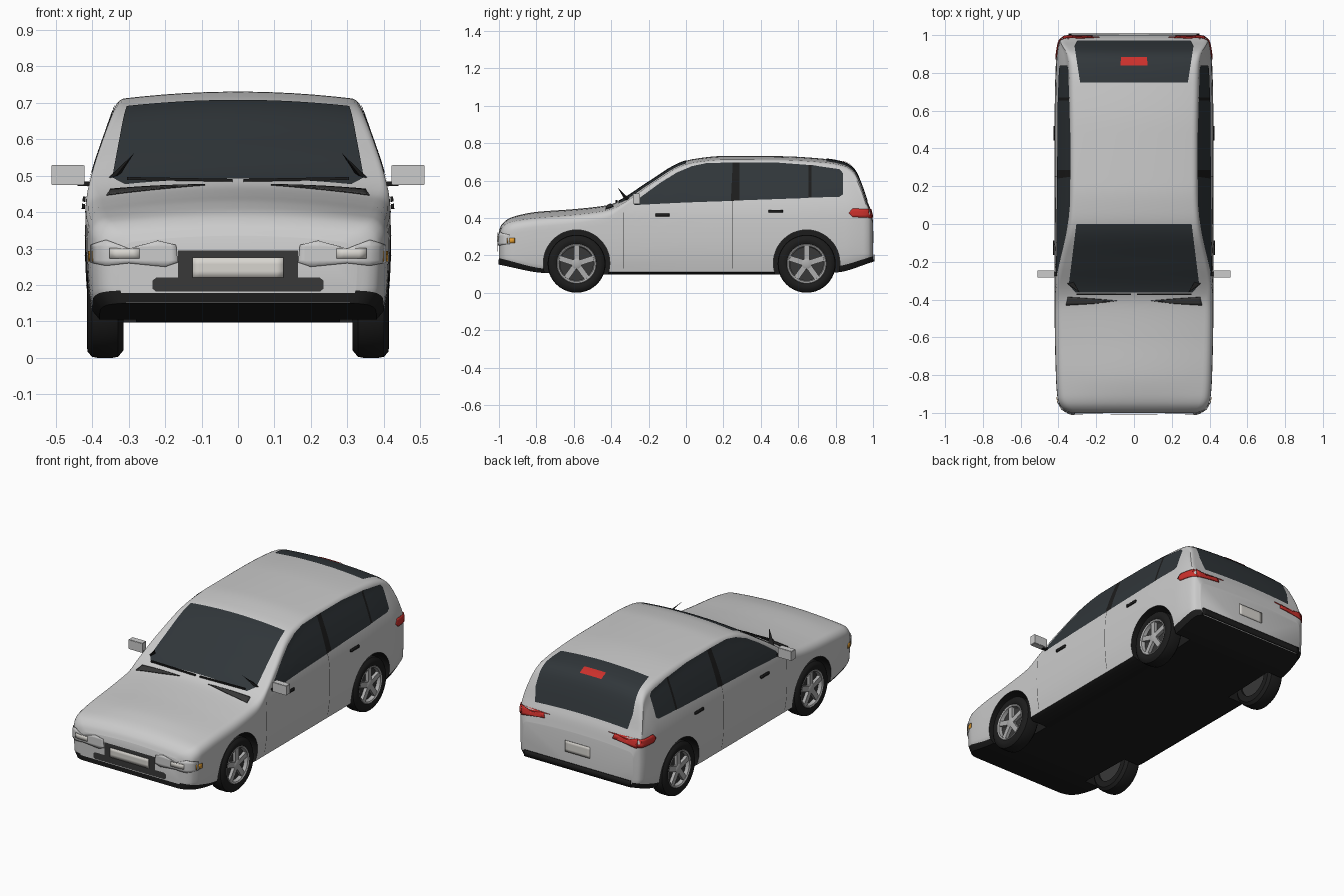
import bpy, bmesh, math
from math import pi, sin, cos, radians
from mathutils import Vector, Matrix
from mathutils.bvhtree import BVHTree

if "Cube" in bpy.data.objects:
    bpy.data.objects.remove(bpy.data.objects["Cube"])


def material(name, rgb):
    m = bpy.data.materials.new(name)
    m.diffuse_color = (*rgb, 1)
    m.use_nodes = True
    m.node_tree.nodes["Principled BSDF"].inputs["Base Color"].default_value = m.diffuse_color
    return m


PAINT = material("paint", (.6, .6, .6))
BLACK = material("black_trim", (.012, .012, .012))
GLASS = material("glass", (.03, .037, .042))
DARK = material("dark_grey", (.04, .04, .04))
LAMP = material("lamp_clear", (.8, .8, .8))
PLATE = material("plate", (.68, .66, .62))
RED = material("red", (.6, .03, .025))
AMBER = material("amber", (.8, .35, .03))
ALLOY = material("alloy", (.42, .42, .42))


def add_object(name, bm, mat=None, mirror=False, angle=35):
    me = bpy.data.meshes.new(name)
    bm.to_mesh(me)
    bm.free()
    ob = bpy.data.objects.new(name, me)
    bpy.context.collection.objects.link(ob)
    if mat:
        me.materials.append(mat)
    if mirror:
        ob.modifiers.new("mirror", 'MIRROR').use_mirror_merge = False
    smooth(ob, angle)
    return ob


def smooth(ob, angle=35):
    bpy.ops.object.select_all(action='DESELECT')
    bpy.context.view_layer.objects.active = ob
    ob.select_set(True)
    bpy.ops.object.shade_smooth_by_angle(angle=radians(angle))


def curve(*pts):
    """Monotone cubic through (t, value) points."""
    n = len(pts)
    d = [(pts[i+1][1] - pts[i][1]) / (pts[i+1][0] - pts[i][0]) for i in range(n-1)]
    m = [d[0]] + [0 if a*b <= 0 else 2*a*b/(a+b) for a, b in zip(d, d[1:])] + [d[-1]]

    def f(t):
        t = min(max(t, pts[0][0]), pts[-1][0])
        i = max(k for k in range(n-1) if pts[k][0] <= t)
        h = pts[i+1][0] - pts[i][0]
        s = (t - pts[i][0]) / h
        return ((2*s**3-3*s*s+1)*pts[i][1] + (s**3-2*s*s+s)*h*m[i]
                + (3*s*s-2*s**3)*pts[i+1][1] + (s**3-s*s)*h*m[i+1])
    return f


# Body: lofted cross-sections driven by a few profile curves
top = curve((-1, .335), (-.985, .365), (-.95, .395), (-.9, .413), (-.8, .432), (-.6, .447),
            (-.42, .468), (-.37, .485), (-.2, .592), (-.03, .695), (.04, .715), (.2, .731),
            (.5, .73), (.75, .715), (.85, .695), (.9, .66), (.94, .575), (.965, .5), (.985, .45), (1, .385))
floor = curve((-1, .15), (-.75, .105), (-.4, .097), (.4, .097), (.8, .108), (1, .165))
sill = curve((-1, .185), (-.75, .128), (-.4, .11), (.4, .11), (.8, .14), (1, .195))
width = curve((.1, .40), (.2, .416), (.3, .42), (.42, .418), (.49, .405), (.6, .37), (.7, .33), (.74, .31))
plan = curve((-1, .78), (-.99, .86), (-.97, .92), (-.92, .965), (-.8, .985), (-.5, 1),
             (.6, 1), (.85, .985), (.95, .955), (.98, .925), (1, .85))
round_r = curve((-1, .05), (-.8, .05), (-.45, .045), (-.3, .02), (0, .032), (.8, .035), (1, .03))
crown = curve((-1, .015), (-.8, .03), (-.4, .025), (0, .018), (.8, .018), (1, .015))


def section(y):
    zt, zb, zs, r, c, p = top(y), floor(y), sill(y), round_r(y), crown(y), plan(y)
    z1 = zt - c - r
    xs, x1 = width(zs)*p, width(z1)*p
    half = [(0, zb), (xs*.5, zb), (xs*.95, zb)]
    half += [(width(z)*p, z) for z in (zs + (z1-zs)*i/10 for i in range(11))]
    half += [(x1 - r + r*cos(a), z1 + r*sin(a)) for a in (pi/2*i/5 for i in range(1, 6))]
    half += [((x1-r)*(1-i/6), zt - c*(1-i/6)**2) for i in range(1, 7)]
    return half + [(-x, z) for x, z in reversed(half[1:-1])]


bm = bmesh.new()
rings = []
for i in range(101):
    y = -cos(pi*i/100)
    rings.append([bm.verts.new((x, y, z)) for x, z in section(y)])
n = len(rings[0])
for a, b in zip(rings, rings[1:]):
    for k in range(n):
        f = bm.faces.new((a[k], a[(k+1) % n], b[(k+1) % n], b[k]))
        f.material_index = int(k < 3 or k >= n-3)
bm.faces.new(rings[0])
bm.faces.new(rings[-1])
bmesh.ops.recalc_face_normals(bm, faces=bm.faces)
skin = BVHTree.FromBMesh(bm)
body = add_object("car_body", bm, PAINT)
body.data.materials.append(BLACK)

# Wheel arches cut from the body
AXLES = (-.585, .645)
bm = bmesh.new()
for y in AXLES:
    for s in (-1, 1):
        bmesh.ops.create_cone(bm, cap_ends=True, segments=48, radius1=.178, radius2=.178, depth=.24,
                              matrix=Matrix.Translation((s*.4, y, .158)) @ Matrix.Rotation(pi/2, 4, 'Y'))
for f in bm.faces:
    f.material_index = 1
cutter = add_object("arch_cutter", bm, PAINT)
cutter.data.materials.append(BLACK)
cutter.hide_render = True
mod = body.modifiers.new("arches", 'BOOLEAN')
mod.object, mod.operation, mod.solver = cutter, 'DIFFERENCE', 'EXACT'
bpy.context.view_layer.objects.active = body
bpy.ops.object.modifier_apply(modifier=mod.name)
bpy.data.objects.remove(cutter)
smooth(body)

# Panels: flat outlines projected onto the body skin
VIEWS = {'side': (lambda u, v: (2, u, v), Vector((-1, 0, 0))),
         'front': (lambda u, v: (u, -2, v), Vector((0, 1, 0))),
         'back': (lambda u, v: (u, 2, v), Vector((0, -1, 0))),
         'top': (lambda u, v: (u, v, 2), Vector((0, 0, -1)))}


def panel(name, view, outline, mat, mirror=False, lift=.003, thick=0, step=.02):
    place, d = VIEWS[view]
    bm = bmesh.new()
    bm.faces.new([bm.verts.new(place(u, v)) for u, v in outline])
    for ax in range(3):
        if abs(d[ax]) > .5:
            continue
        no = Vector([float(ax == k) for k in range(3)])
        lo, hi = min(v.co[ax] for v in bm.verts), max(v.co[ax] for v in bm.verts)
        cuts = int((hi-lo)/step) + 1
        for i in range(1, cuts):
            bmesh.ops.bisect_plane(bm, geom=bm.verts[:]+bm.edges[:]+bm.faces[:], dist=1e-5,
                                   plane_co=no*(lo+(hi-lo)*i/cuts), plane_no=no)
    for v in bm.verts:
        loc, nor, _, _ = skin.ray_cast(v.co, d)
        if loc is None:
            loc, nor, _, _ = skin.find_nearest(v.co - d*v.co.dot(d))
        v.co = loc + nor*lift
    bm.normal_update()
    bmesh.ops.reverse_faces(bm, faces=[f for f in bm.faces if f.normal.dot(d) > 0])
    ob = add_object(name, bm, mat, mirror)
    if thick:
        s = ob.modifiers.new("thickness", 'SOLIDIFY')
        s.thickness, s.offset = thick, 1
    return ob


def rect(a, b, c, d):
    return [(a, c), (b, c), (b, d), (a, d)]


# Glazing and pillars
panel("windscreen", 'top', [(-.305, 0), (.305, 0), (.345, -.32), (.31, -.36), (-.31, -.36), (-.345, -.32)], GLASS)
panel("rear_window", 'top', [(-.285, .75), (.285, .75), (.315, .94), (.30, .968), (-.30, .968), (-.315, .94)],
      GLASS, step=.012)
panel("high_brake_light", 'top', rect(-.07, .07, .838, .88), RED, lift=.006)
panel("front_side_window", 'side', [(-.28, .468), (-.25, .505), (-.14, .585), (-.05, .642), (.03, .675),
                                    (.11, .692), (.25, .695), (.24, .49), (0, .482)], GLASS, True)
panel("rear_side_window", 'side', [(.285, .695), (.48, .695), (.655, .682), (.655, .506), (.285, .493)], GLASS, True)
panel("quarter_window", 'side', [(.67, .682), (.82, .66), (.838, .64), (.838, .525), (.82, .512), (.67, .508)],
      GLASS, True)
panel("door_pillar", 'side', [(.25, .695), (.285, .695), (.285, .493), (.24, .49)], BLACK, True)
panel("rear_pillar", 'side', rect(.655, .67, .507, .682), BLACK, True)
panel("cowl", 'top', [(.09, -.405), (.2, -.395), (.35, -.385), (.36, -.43), (.2, -.42)], DARK, True, thick=.004)

# Front end
panel("headlight", 'front', [(.165, .262), (.17, .31), (.22, .322), (.30, .30), (.36, .323), (.40, .31),
                             (.40, .262), (.36, .253), (.30, .26), (.2, .25)], LAMP, True, thick=.004)
panel("headlight_lens", 'front', rect(.27, .35, .273, .3), PLATE, True, lift=.008, thick=.003)
panel("indicator", 'side', rect(-.955, -.915, .265, .293), AMBER, True, thick=.003)
panel("grille", 'front', rect(-.165, .165, .215, .295), DARK)
panel("bumper_intake", 'front', [(-.235, .19), (-.225, .182), (.225, .182), (.235, .19), (.235, .212),
                                 (.225, .22), (-.225, .22), (-.235, .212)], DARK, lift=.004)
panel("front_plate", 'front', rect(-.125, .125, .22, .275), PLATE, lift=.005, thick=.003)
panel("front_lip", 'front', rect(-.33, .33, .152, .178), BLACK)

# Rear end
panel("tail_light", 'back', [(.22, .418), (.23, .445), (.31, .432), (.375, .45), (.375, .398), (.31, .408)],
      RED, True, thick=.004)
panel("tail_light_wrap", 'side', [(.87, .425), (.89, .45), (.985, .445), (.99, .40), (.89, .405)], RED, True, thick=.004)
panel("rear_plate", 'back', rect(-.08, .08, .265, .33), PLATE, thick=.003)
panel("rear_bumper_strip", 'back', rect(-.345, .345, .168, .205), BLACK, thick=.006)

# Door handles and seams
for k, (y, z) in enumerate(((-.125, .415), (.48, .435))):
    panel(f"door_handle_{k}", 'side', rect(y-.038, y+.038, z-.007, z+.007), BLACK, True, thick=.008)
for k, (y, z) in enumerate(((-.335, .43), (.25, .49))):
    panel(f"door_seam_{k}", 'side', rect(y-.0015, y+.0015, .13, z), DARK, True, lift=.001)


def box(name, size, loc, mat=None, rot=0, bevel=0):
    bm = bmesh.new()
    bmesh.ops.create_cube(bm, size=1, matrix=Matrix.Translation(loc) @ Matrix.Rotation(rot, 4, 'Y')
                          @ Matrix.Diagonal((*size, 1)))
    if bevel:
        bmesh.ops.bevel(bm, geom=bm.edges[:], offset=bevel, segments=2, affect='EDGES')
    return add_object(name, bm, mat, True)


# Door mirrors, corner fins and wipers
box("door_mirror", (.09, .038, .056), (.467, -.265, .502), PAINT, bevel=.002)
box("mirror_arm", (.05, .02, .012), (.415, -.265, .478), BLACK)
bm = bmesh.new()
v = [bm.verts.new(p) for p in ((.285, -.365, .562), (.36, -.31, .49), (.335, -.33, .5), (.325, -.30, .5))]
for a, b, c in ((0, 1, 2), (0, 2, 3), (0, 3, 1), (1, 3, 2)):
    bm.faces.new((v[a], v[b], v[c]))
bmesh.ops.recalc_face_normals(bm, faces=bm.faces)
add_object("screen_corner_fin", bm, BLACK, True)
box("wiper", (.29, .01, .008), (.16, -.372, .49), BLACK, rot=radians(-1))


# Wheels: turned tyre and rim, five spokes and a hub
def lathe(name, profile, mat, centre, s):
    bm = bmesh.new()
    vs = [bm.verts.new((x, 0, r)) for x, r in profile]
    es = [bm.edges.new((a, b)) for a, b in zip(vs, vs[1:])]
    bmesh.ops.spin(bm, geom=vs+es, cent=(0, 0, 0), axis=(1, 0, 0), angle=2*pi, steps=40, use_merge=True)
    bmesh.ops.remove_doubles(bm, verts=bm.verts, dist=1e-5)
    bmesh.ops.recalc_face_normals(bm, faces=bm.faces)
    bm.transform(Matrix.Translation(centre) @ Matrix.Rotation(0 if s > 0 else pi, 4, 'Z'))
    return add_object(name, bm, mat)


for y in AXLES:
    for s in (-1, 1):
        c, tag = Vector((s*.365, y, .155)), f"{'front' if y < 0 else 'rear'}_{'right' if s > 0 else 'left'}"
        lathe("tyre_" + tag, [(.03, .1), (.044, .106), (.05, .12), (.048, .138), (.036, .152), (.02, .155),
                              (-.02, .155), (-.036, .152), (-.05, .135), (-.05, .1), (.03, .1)], BLACK, c, s)
        lathe("wheel_dish_" + tag, [(.022, 0), (.022, .1), (-.04, .1), (-.04, 0)], DARK, c, s)
        lathe("rim_" + tag, [(.022, .09), (.042, .095), (.046, .103), (.042, .108), (.022, .108)], ALLOY, c, s)
        lathe("hub_" + tag, [(.02, .03), (.04, .027), (.044, .018), (.044, 0)], ALLOY, c, s)
        bm = bmesh.new()
        for k in range(5):
            m = Matrix.Translation(c) @ Matrix.Rotation(2*pi*k/5, 4, 'X') @ Matrix.Translation((s*.03, 0, .058))
            bmesh.ops.create_cube(bm, size=1, matrix=m @ Matrix.Diagonal((.02, .03, .08, 1)))
        add_object("spokes_" + tag, bm, ALLOY)
